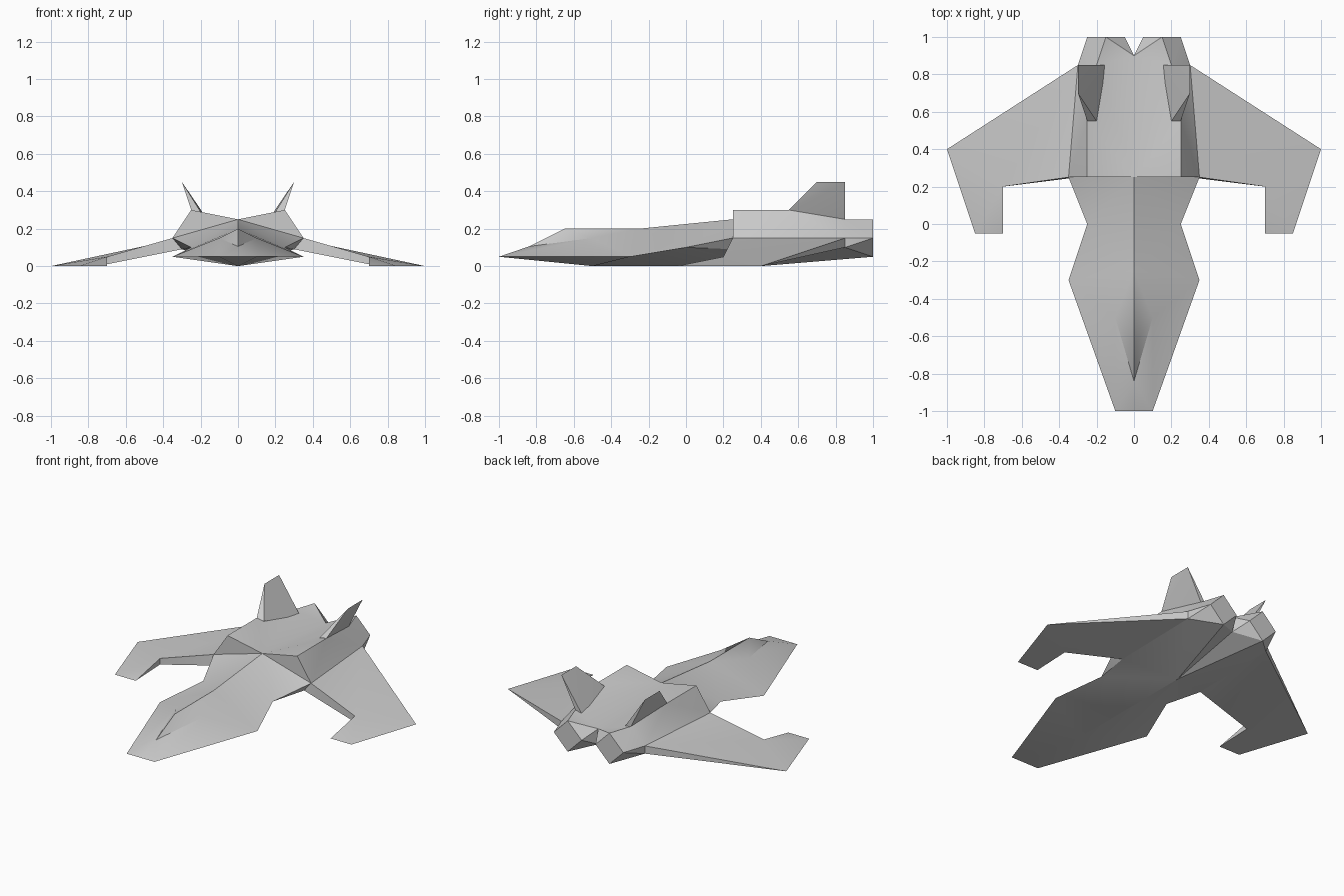
import bpy, bmesh, math

if "Cube" in bpy.data.objects:
    bpy.data.objects.remove(bpy.data.objects["Cube"], do_unlink=True)

grey = bpy.data.materials.new("hull_grey")
grey.use_nodes = True
grey.diffuse_color = (0.6, 0.6, 0.6, 1)
grey.node_tree.nodes["Principled BSDF"].inputs["Base Color"].default_value = grey.diffuse_color

# Corners where the wing meets the fuselage
wing_root = dict(
    root=(.35, .25, .15), root_low=(.3, .25, .09),
    rear=(.3, .85, .15), rear_low=(.3, .85, .1))

# Fuselage corners: nose, canopy, body, then engine outlet
fuselage = dict(
    wing_root,
    nose_mid=(0, -1, .05), nose=(.1, -1, .05),
    cheek=(.35, -.3, .05), waist=(.25, 0, .1),
    glass_front=(0, -.84, .105), glass_side=(.1, -.5, .15),
    glass_peak=(0, -.65, .2), glass_back=(0, -.25, .2),
    spine=(0, .25, .25), shoulder=(.25, .25, .3),
    ridge=(.25, .55, .3), ridge_end=(.2, .85, .25),
    keel=(0, -.5, 0), keel_end=(0, .4, 0),
    notch=(0, .9, .2), notch_low=(0, .9, .1),
    out_top=(.15, 1, .25), out_side=(.25, 1, .15),
    out_low=(.15, 1, .05), out_in=(.05, 1, .15))

# Wing corners, with the forward hook at the end
wing = dict(
    wing_root,
    elbow=(.7, .2, .05), elbow_low=(.7, .2, .01),
    hook=(.7, -.05, 0), hook_out=(.85, -.05, 0), tip=(1, .4, 0))

# Fin corners: base, then the sharp top edge
fin = [(.2, .55, .29), (.25, .55, .3), (.15, .85, .23), (.2, .85, .25),
       (.3, .7, .45), (.3, .85, .45)]


def fan(bm, corners, hub, rim):
    """Join the hub to each pair of neighbours along the rim."""
    names = rim.split()
    for a, b in zip(names, names[1:]):
        bm.faces.new((corners[hub], corners[a], corners[b]))


def half_fuselage(bm, side):
    c = {key: bm.verts.new((x * side, y, z)) for key, (x, y, z) in fuselage.items()}
    # nose and canopy
    fan(bm, c, "nose", "nose_mid glass_front glass_side cheek")
    fan(bm, c, "glass_side", "glass_front glass_peak glass_back cheek")
    # raised body
    fan(bm, c, "waist", "cheek glass_back spine root root_low")
    fan(bm, c, "spine", "root shoulder ridge ridge_end notch")
    fan(bm, c, "shoulder", "root ridge")
    fan(bm, c, "rear", "out_side ridge_end ridge root root_low rear_low out_side")
    # engine outlet
    fan(bm, c, "out_top", "ridge_end notch out_in out_low out_side ridge_end")
    fan(bm, c, "out_in", "notch notch_low out_low")
    fan(bm, c, "out_low", "rear_low out_side")
    # underside
    fan(bm, c, "keel", "nose_mid nose cheek waist keel_end")
    fan(bm, c, "keel_end", "waist root_low rear_low out_low notch_low")


def one_wing(bm, side):
    c = {key: bm.verts.new((x * side, y, z)) for key, (x, y, z) in wing.items()}
    fan(bm, c, "rear", "root elbow tip rear_low root_low root")
    fan(bm, c, "hook_out", "hook elbow tip elbow_low hook")
    fan(bm, c, "elbow_low", "tip rear_low root_low root elbow hook")


def one_fin(bm, side):
    verts = [bm.verts.new((x * side, y, z)) for x, y, z in fin]
    bmesh.ops.convex_hull(bm, input=verts)


def build(name, make, sides):
    """Make one object from a part on the given sides of the centre."""
    bm = bmesh.new()
    for side in sides:
        make(bm, side)
    bmesh.ops.remove_doubles(bm, verts=bm.verts[:], dist=.0001)
    bmesh.ops.recalc_face_normals(bm, faces=bm.faces[:])
    mesh = bpy.data.meshes.new(name)
    bm.to_mesh(mesh)
    bm.free()
    mesh.materials.append(grey)
    obj = bpy.data.objects.new(name, mesh)
    bpy.context.collection.objects.link(obj)
    bpy.ops.object.select_all(action='DESELECT')
    obj.select_set(True)
    bpy.context.view_layer.objects.active = obj
    bpy.ops.object.shade_smooth_by_angle(angle=math.radians(30))


build("fuselage", half_fuselage, (1, -1))
for label, side in (("left", 1), ("right", -1)):
    build(label + "_wing", one_wing, (side,))
    build(label + "_fin", one_fin, (side,))
